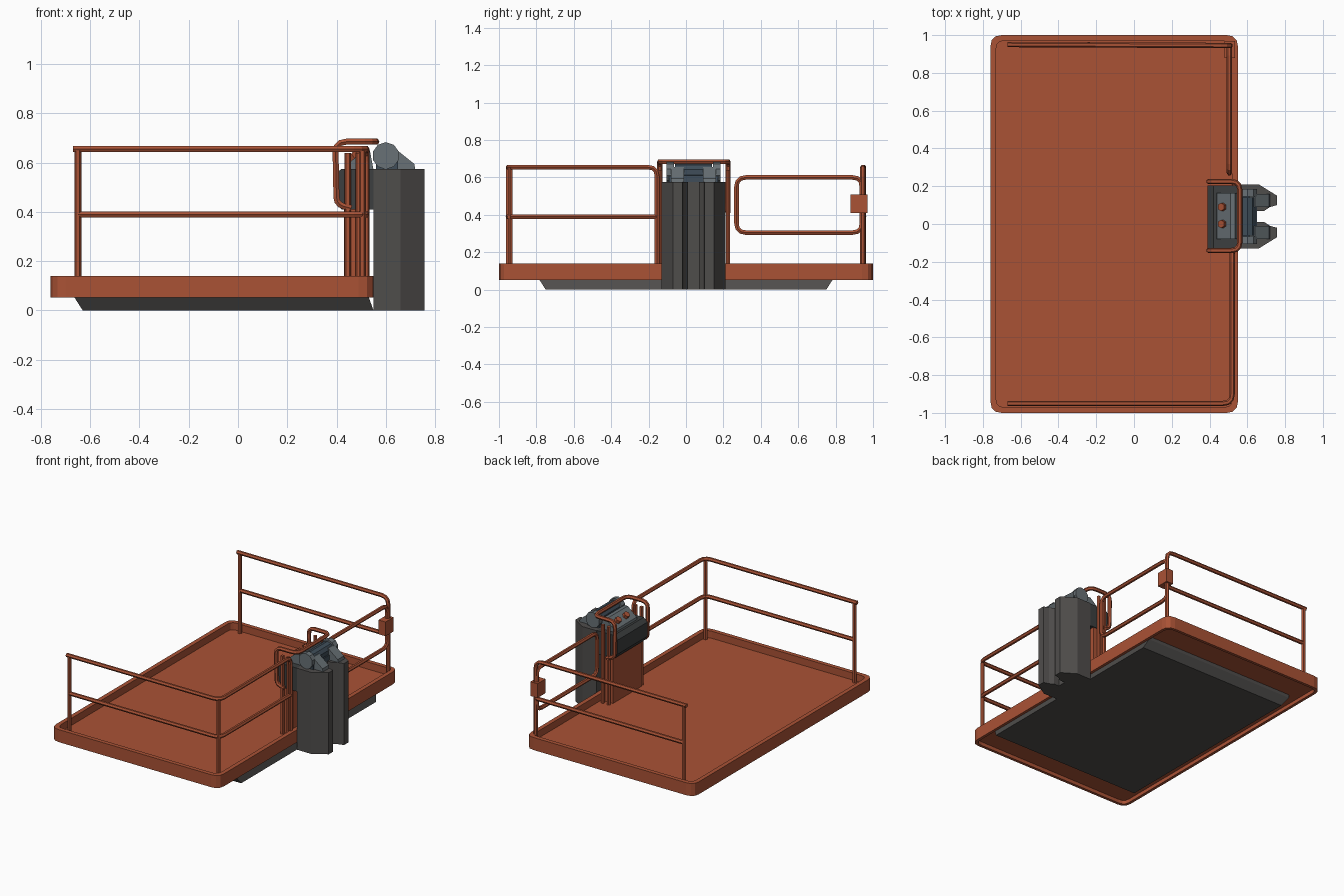
import bpy, bmesh, math
from mathutils import Vector

if "Cube" in bpy.data.objects:
    bpy.data.objects.remove(bpy.data.objects["Cube"])


def material(name, rgb):
    m = bpy.data.materials.new(name)
    m.diffuse_color = (*rgb, 1)
    m.use_nodes = True
    m.node_tree.nodes["Principled BSDF"].inputs["Base Color"].default_value = m.diffuse_color
    return m


ORANGE = material("burnt orange", (0.40, 0.085, 0.036))
DARK = material("dark grey", (0.078, 0.074, 0.071))
BOX = material("charcoal", (0.045, 0.049, 0.050))
STEEL = material("steel grey", (0.14, 0.165, 0.18))
BLUE = material("slate blue", (0.05, 0.075, 0.10))


def add(name, bm, mat):
    bmesh.ops.recalc_face_normals(bm, faces=bm.faces)
    me = bpy.data.meshes.new(name)
    bm.to_mesh(me)
    bm.free()
    me.materials.append(mat)
    ob = bpy.data.objects.new(name, me)
    bpy.context.collection.objects.link(ob)
    return ob


def loft(name, loops, mat):
    """Skin a stack of equal-length loops and cap both ends."""
    bm = bmesh.new()
    rings = [[bm.verts.new(p) for p in lp] for lp in loops]
    n = len(rings[0])
    for a, b in zip(rings, rings[1:]):
        for i in range(n):
            bm.faces.new((a[i], a[(i + 1) % n], b[(i + 1) % n], b[i]))
    bm.faces.new(rings[0])
    bm.faces.new(rings[-1])
    return add(name, bm, mat)


def side_profile(name, pts, y0, y1, mat):
    """Extrude an x/z profile along y."""
    return loft(name, [[(x, y, z) for x, z in pts] for y in (y0, y1)], mat)


def block(name, x0, x1, y0, y1, z0, z1, mat):
    return side_profile(name, [(x0, z0), (x1, z0), (x1, z1), (x0, z1)], y0, y1, mat)


def rounded(pts, r, closed=False):
    """Replace path corners with short arcs."""
    pts = [Vector(p) for p in pts]
    out, n = [], len(pts)
    for i, p in enumerate(pts):
        if not closed and i in (0, n - 1):
            out.append(p)
            continue
        a, b = pts[i - 1] - p, pts[(i + 1) % n] - p
        ra = min(r, a.length * 0.49, b.length * 0.49)
        s, e = p + a.normalized() * ra, p + b.normalized() * ra
        for t in (0, 0.33, 0.67, 1):
            out.append(s * (1 - t) ** 2 + p * 2 * t * (1 - t) + e * t ** 2)
    return out


def tube(name, pts, radius=0.014, bend=0.05, closed=False, mat=ORANGE):
    cu = bpy.data.curves.new(name, 'CURVE')
    cu.dimensions = '3D'
    cu.bevel_depth = radius
    cu.bevel_resolution = 1
    cu.use_fill_caps = True
    path = rounded(pts, bend, closed)
    sp = cu.splines.new('POLY')
    sp.points.add(len(path) - 1)
    for q, p in zip(sp.points, path):
        q.co = (*p, 1)
    sp.use_cyclic_u = closed
    tmp = bpy.data.objects.new(name + "_path", cu)
    bpy.context.collection.objects.link(tmp)
    bpy.context.view_layer.update()
    me = bpy.data.meshes.new_from_object(tmp.evaluated_get(bpy.context.evaluated_depsgraph_get()))
    bpy.data.objects.remove(tmp)
    me.materials.clear()
    me.materials.append(mat)
    for f in me.polygons:
        f.use_smooth = False
        f.material_index = 0
    ob = bpy.data.objects.new(name, me)
    bpy.context.collection.objects.link(ob)


# Platform tray with raised rim
def tray_loop(inset, z):
    x0, x1, y = -0.76 + inset, 0.55 - inset, 1 - inset
    corners = [(x0, -y, z), (x1, -y, z), (x1, y, z), (x0, y, z)]
    return rounded(corners, 0.06 - inset * 0.6, True)


loft("platform_tray", [tray_loop(i, z) for i, z in (
    (0.03, 0.09), (0.03, 0.14), (0, 0.14), (0, 0.052), (0.02, 0.052), (0.02, 0.078))], ORANGE)

# Tapered underside
loft("underside_base", [[(x0, -y, z), (x1, -y, z), (x1, y, z), (x0, y, z)] for x0, x1, y, z in (
    (-0.63, 0.55, 0.75, 0), (-0.665, 0.53, 0.785, 0.055), (-0.665, 0.53, 0.785, 0.08))], DARK)

# Front rail wraps round the right corner
tube("front_top_rail", [(-0.67, -0.95, 0.655), (0.52, -0.95, 0.655),
                        (0.52, -0.155, 0.655), (0.52, -0.155, 0.09)])
tube("front_middle_rail", [(-0.65, -0.95, 0.39), (0.52, -0.95, 0.39), (0.52, -0.155, 0.39)])
tube("front_left_post", [(-0.65, -0.95, 0.09), (-0.65, -0.95, 0.65)])
tube("front_corner_post", [(0.505, -0.94, 0.09), (0.505, -0.94, 0.65)])

# Back rail bends down into its own post
tube("back_top_rail", [(-0.67, 0.95, 0.655), (0.51, 0.945, 0.655), (0.51, 0.945, 0.09)])
tube("back_middle_rail", [(-0.65, 0.95, 0.39), (0.51, 0.945, 0.39)])
tube("back_left_post", [(-0.65, 0.95, 0.09), (-0.65, 0.95, 0.65)])

# Swing gate and its hinge block
tube("gate_loop", [(0.505, 0.27, 0.305), (0.505, 0.94, 0.305),
                   (0.505, 0.94, 0.60), (0.505, 0.27, 0.60)], closed=True)
block("gate_hinge", 0.48, 0.535, 0.88, 0.97, 0.41, 0.51, ORANGE)

# Lift mast: two columns joined by a web
C = 0.04
half = [(0.55, 0.17), (0.66, 0.17), (0.757, 0.11), (0.757, 0.06), (0.72, 0.05), (0.69, 0.03), (0.65, 0.03)]
outline = [(x, C + d) for x, d in half] + [(x, C - d) for x, d in reversed(half)]
loft("lift_mast", [[(x, y, z) for x, y in outline] for z in (0, 0.575)], DARK)

# Mast head: pivot drum, slate cover and sloped caps
circle = [(0.6 + 0.055 * math.cos(math.tau * (k + .5) / 10),
           0.628 + 0.055 * math.sin(math.tau * (k + .5) / 10)) for k in range(10)]
side_profile("drum_core", [(0.6 + (x - 0.6) * 0.85, 0.628 + (z - 0.628) * 0.85) for x, z in circle],
             -0.06, 0.14, BLUE)
block("drum_saddle", 0.56, 0.65, -0.09, 0.17, 0.57, 0.61, BLUE)
for side, s in (("front", -1), ("back", 1)):
    a, b = sorted((C + s * 0.105, C + s * 0.145))
    side_profile(side + "_drum_end", circle, a, b, STEEL)
    a, b = sorted((C + s * 0.05, C + s * 0.12))
    side_profile(side + "_mast_cap", [(0.61, 0.57), (0.72, 0.57), (0.715, 0.595), (0.64, 0.655), (0.61, 0.655)],
                 a, b, STEEL)

# Control pedestal, box and sloped panel
block("control_pedestal", 0.43, 0.515, -0.12, 0.20, 0.085, 0.42, ORANGE)
side_profile("control_box", [(0.39, 0.45), (0.42, 0.41), (0.55, 0.41), (0.55, 0.575), (0.42, 0.575), (0.39, 0.55)],
             -0.13, 0.205, BOX)
side_profile("control_panel", [(0.435, 0.57), (0.44, 0.59), (0.51, 0.65), (0.535, 0.65), (0.55, 0.57)],
             -0.08, 0.165, STEEL)
for i, y in enumerate((0.0, 0.09)):
    tube("control_knob_%d" % i, [(0.475, y, 0.615), (0.46, y, 0.637)], radius=0.022)

# Guard frame around the controls
ya, yb = -0.14, 0.225
leg = [(0.46, 0.415), (0.40, 0.43), (0.395, 0.685), (0.56, 0.685)]
tube("control_guard", [(x, ya, z) for x, z in leg] + [(x, yb, z) for x, z in reversed(leg)], bend=0.045)
for side, y in (("front", ya), ("back", yb)):
    for j, (x, z) in enumerate(((0.445, 0.64), (0.49, 0.64))):
        tube("%s_guard_post_%d" % (side, j), [(x, y, 0.09), (x, y, z)], radius=0.013)
